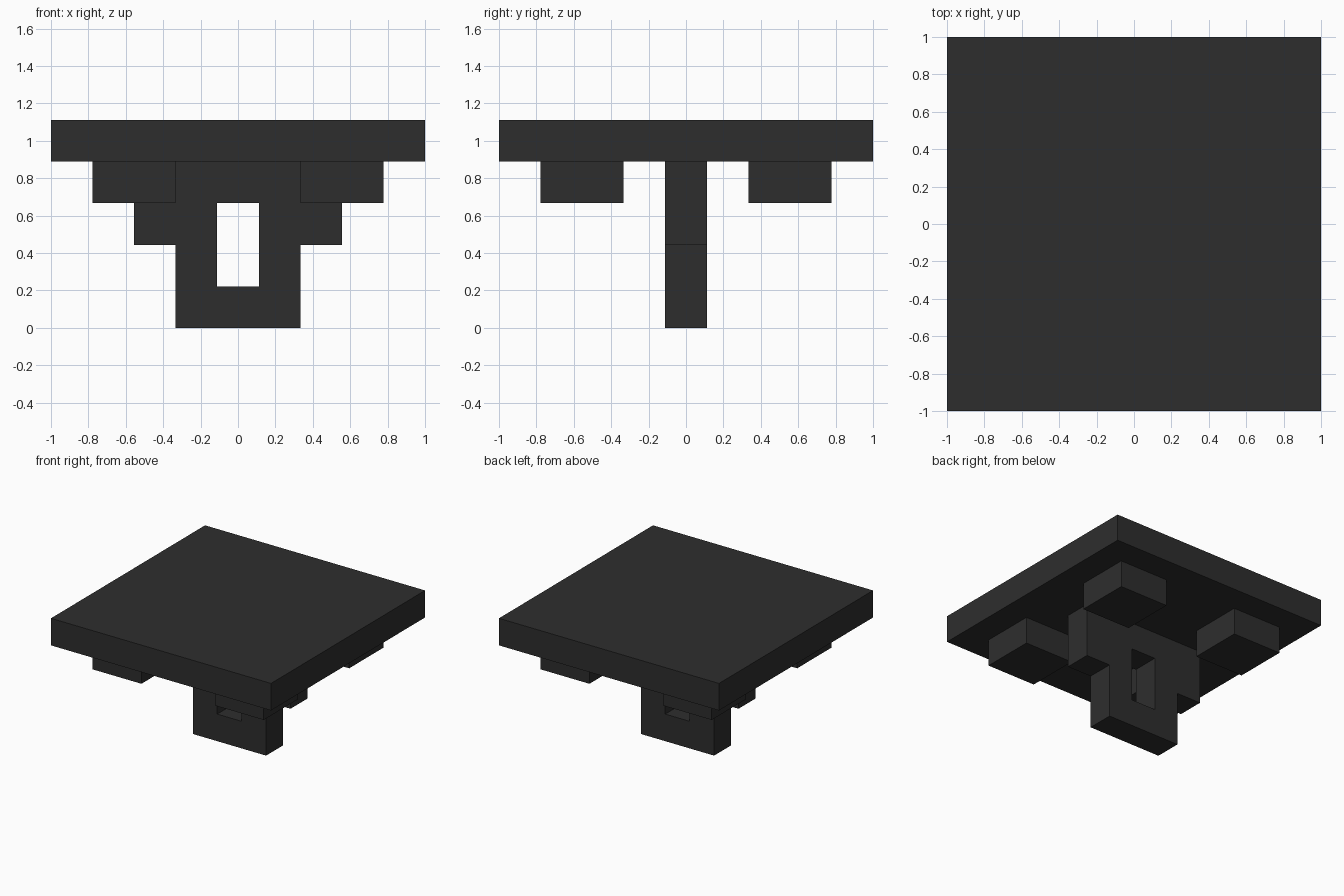
import bpy
import bmesh

if "Cube" in bpy.data.objects:
    bpy.data.objects.remove(bpy.data.objects["Cube"])

U = 2 / 9  # module size: the top is nine modules wide

dark = bpy.data.materials.new("charcoal")
dark.diffuse_color = (0.027, 0.027, 0.027, 1)
dark.use_nodes = True
dark.node_tree.nodes["Principled BSDF"].inputs["Base Color"].default_value = dark.diffuse_color


def finish(name, bm):
    bmesh.ops.recalc_face_normals(bm, faces=bm.faces[:])
    mesh = bpy.data.meshes.new(name)
    bm.to_mesh(mesh)
    bm.free()
    mesh.materials.append(dark)
    obj = bpy.data.objects.new(name, mesh)
    bpy.context.collection.objects.link(obj)
    return obj


def box(name, center, size):
    bm = bmesh.new()
    bmesh.ops.create_cube(bm, size=1)
    for v in bm.verts:
        v.co = [c * U + p * s * U for c, p, s in zip(center, v.co, size)]
    return finish(name, bm)


# Square top slab
box("top_slab", (0, 0, 4.5), (9, 9, 1))

# Four blocks under the slab
for sx, side in ((-1, "left"), (1, "right")):
    for sy, end in ((-1, "front"), (1, "back")):
        box(f"under_block_{end}_{side}", (2.5 * sx, 2.5 * sy, 3.5), (2, 2, 1))

# Upright T-shaped stem with a rectangular slot, extruded from its outline
outline = [(-1.5, 0), (1.5, 0), (1.5, 2), (2.5, 2), (2.5, 4),
           (-2.5, 4), (-2.5, 2), (-1.5, 2)]
slot = [(-0.5, 1), (0.5, 1), (0.5, 3), (-0.5, 3)]
bm = bmesh.new()
edges = []
for loop in (outline, slot):
    vs = [bm.verts.new((x * U, -0.5 * U, z * U)) for x, z in loop]
    edges += [bm.edges.new((vs[i - 1], vs[i])) for i in range(len(vs))]
bmesh.ops.triangle_fill(bm, edges=edges, use_beauty=True, normal=(0, -1, 0))
ext = bmesh.ops.extrude_face_region(bm, geom=bm.faces[:], use_keep_orig=True)
moved = [g for g in ext["geom"] if isinstance(g, bmesh.types.BMVert)]
bmesh.ops.translate(bm, verts=moved, vec=(0, U, 0))
finish("stem", bm)
